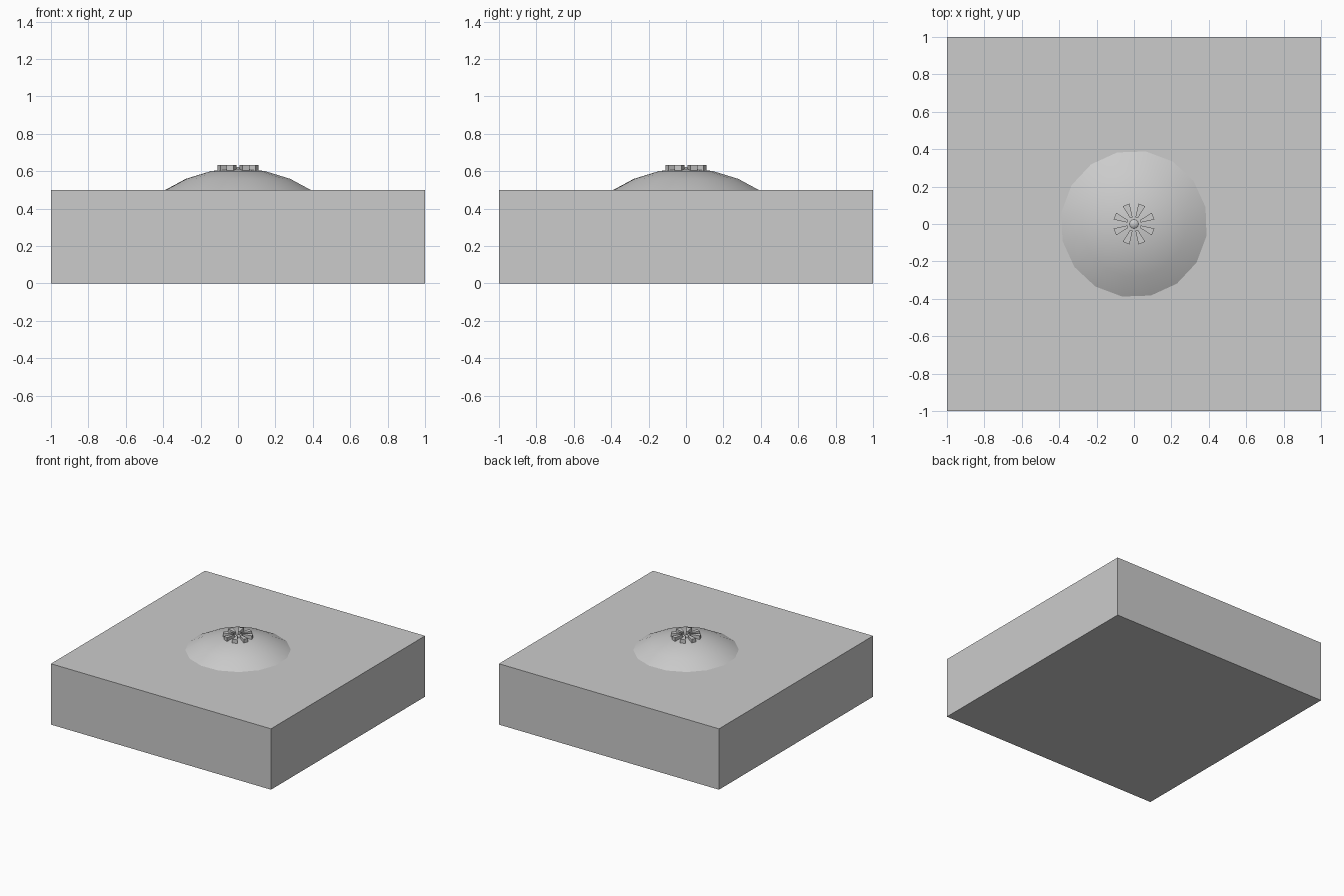
import bpy, bmesh, math
from mathutils import Matrix, Vector

cube = bpy.data.objects.get("Cube")
if cube:
    bpy.data.objects.remove(cube, do_unlink=True)

GREY = (0.6, 0.6, 0.6, 1.0)
grey = bpy.data.materials.new("plain_grey")
grey.use_nodes = True
grey.diffuse_color = GREY
grey.node_tree.nodes["Principled BSDF"].inputs["Base Color"].default_value = GREY


def add_object(name, bm, smooth=False):
    bmesh.ops.recalc_face_normals(bm, faces=bm.faces)
    for face in bm.faces:
        face.smooth = smooth
    mesh = bpy.data.meshes.new(name)
    bm.to_mesh(mesh)
    bm.free()
    mesh.materials.append(grey)
    obj = bpy.data.objects.new(name, mesh)
    bpy.context.collection.objects.link(obj)
    return obj


def add_cap(name, radius, top, cut, segments, rings, turn=0.0):
    """Top part of a ball, kept above the height cut."""
    bm = bmesh.new()
    place = Matrix.Translation((0, 0, top - radius)) @ Matrix.Rotation(turn, 4, "Z")
    bmesh.ops.create_uvsphere(bm, u_segments=segments, v_segments=rings,
                              radius=radius, matrix=place)
    bmesh.ops.bisect_plane(bm, geom=bm.verts[:] + bm.edges[:] + bm.faces[:],
                           plane_co=(0, 0, cut), plane_no=(0, 0, 1), clear_inner=True)
    return add_object(name, bm, smooth=True)


# Square base block
bm = bmesh.new()
bmesh.ops.create_cube(bm, size=1, matrix=Matrix.Translation((0, 0, 0.25))
                      @ Matrix.Diagonal((2, 2, 0.5, 1)))
add_object("base_block", bm)

# Shallow dome and its small centre button
add_cap("dome", 0.74, 0.615, 0.5, 16, 16, math.radians(13.2))
add_cap("centre_button", 0.037, 0.622, 0.585, 16, 8)

# Ring of wedge petals
INNER, OUTER, HALF = 0.036, 0.112, math.radians(10)
bm = bmesh.new()
for i in range(8):
    middle = math.radians(22.5 + 45 * i)
    corners = [(INNER, -HALF), (OUTER, -HALF), (OUTER, HALF), (INNER, HALF)]
    verts = [bm.verts.new((r * math.cos(middle + a), r * math.sin(middle + a), 0.604))
             for r, a in corners]
    face = bm.faces.new(verts)
    result = bmesh.ops.extrude_face_region(bm, geom=[face])
    raised = [v for v in result["geom"] if isinstance(v, bmesh.types.BMVert)]
    bmesh.ops.translate(bm, verts=raised, vec=Vector((0, 0, 0.03)))
add_object("petal_ring", bm)
